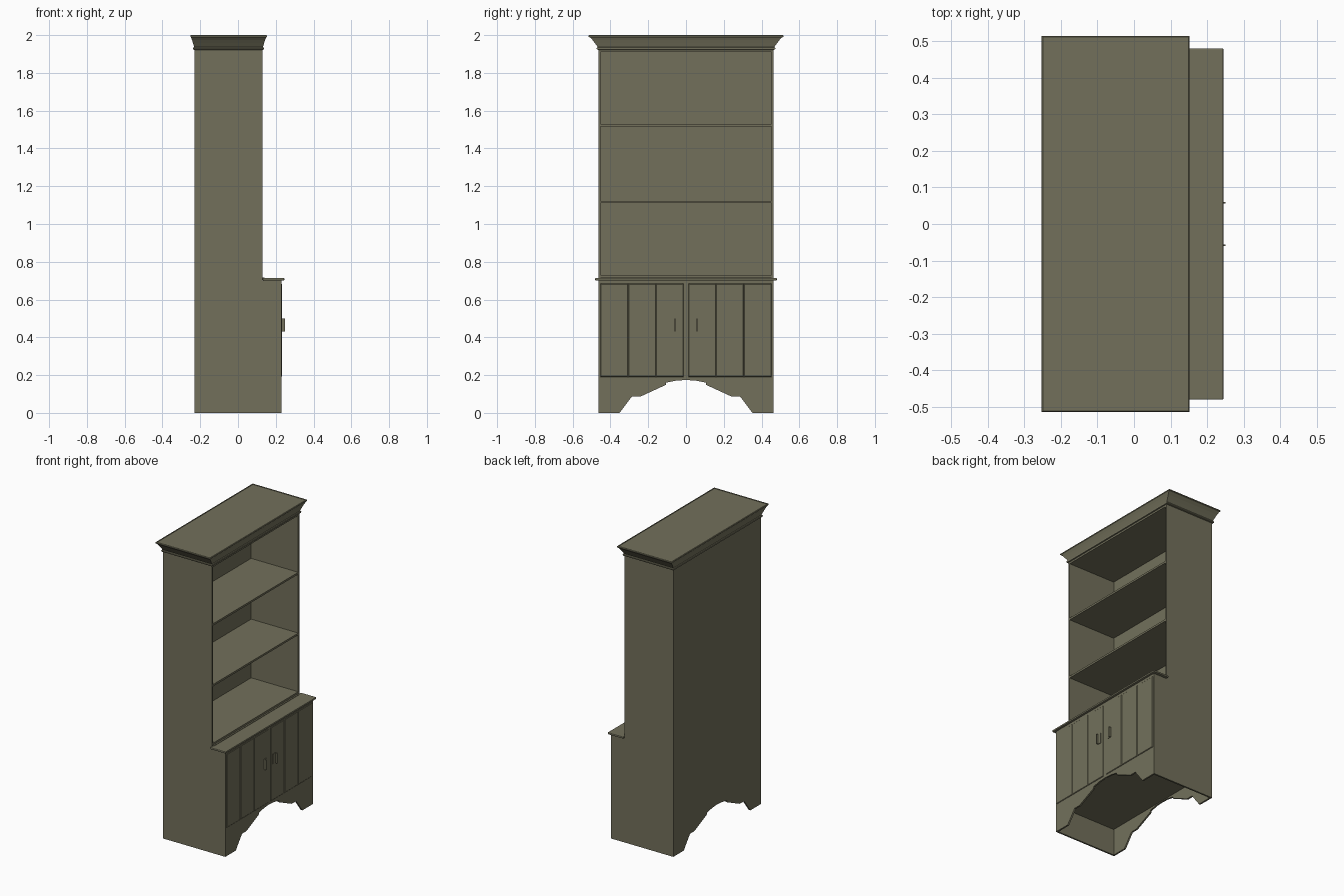
import bpy, bmesh

if "Cube" in bpy.data.objects:
    bpy.data.objects.remove(bpy.data.objects["Cube"])

mat = bpy.data.materials.new("olive grey paint")
mat.diffuse_color = (0.17, 0.163, 0.105, 1)
mat.use_nodes = True
mat.node_tree.nodes["Principled BSDF"].inputs["Base Color"].default_value = mat.diffuse_color

BACK, UP, LOW = -0.23, 0.13, 0.23   # x of back, upper front, lower front
HW, T = 0.463, 0.011                # half width, board thickness


def finish(name, bm, bevel=0, segs=1):
    bmesh.ops.recalc_face_normals(bm, faces=bm.faces)
    me = bpy.data.meshes.new(name)
    bm.to_mesh(me)
    bm.free()
    me.materials.append(mat)
    ob = bpy.data.objects.new(name, me)
    bpy.context.collection.objects.link(ob)
    if bevel:
        m = ob.modifiers.new("bevel", 'BEVEL')
        m.width, m.segments = bevel, segs
    return ob


def box(name, x0, x1, y0, y1, z0, z1, bevel=0, segs=1):
    bm = bmesh.new()
    bmesh.ops.create_cube(bm, size=1)
    for v in bm.verts:
        v.co = ((x0 + x1) / 2 + v.co.x * (x1 - x0),
                (y0 + y1) / 2 + v.co.y * (y1 - y0),
                (z0 + z1) / 2 + v.co.z * (z1 - z0))
    return finish(name, bm, bevel, segs)


def prism(name, pts, vec):
    bm = bmesh.new()
    f = bm.faces.new([bm.verts.new(p) for p in pts])
    r = bmesh.ops.extrude_face_region(bm, geom=[f], use_keep_orig=True)
    for v in r["geom"]:
        if isinstance(v, bmesh.types.BMVert):
            v.co.x += vec[0]
            v.co.y += vec[1]
            v.co.z += vec[2]
    return finish(name, bm)


# Stepped side panels
side = [(BACK, 0), (LOW, 0), (LOW, 0.70), (UP, 0.70), (UP, 1.925), (BACK, 1.925)]
for tag, y in (("left", -HW), ("right", HW - T)):
    prism(tag + "_side_panel", [(x, y, z) for x, z in side], (0, T, 0))

# Arched front apron and arched back panel
arch = [(0.352, 0), (0.286, 0.087), (0.24, 0.087), (0.107, 0.148),
        (0.107, 0.16), (0.05, 0.171), (0, 0.174)]
arch = arch + [(-y, z) for y, z in arch[-2::-1]]


def arched(name, x, top, hw):
    pts = arch + [(-hw, 0), (-hw, top), (hw, top), (hw, 0)]
    prism(name, [(x, y, z) for y, z in pts], (T, 0, 0))


arched("front_apron", LOW - T, 0.19, HW - T)
arched("back_panel", BACK, 1.925, HW - T)

# Shelves, cabinet floor and ceiling
iw = HW - T
box("cabinet_floor", BACK + T, LOW - T, -iw, iw, 0.178, 0.19)
for i, z in enumerate((0.717, 1.11, 1.517)):
    box("shelf_%d" % (i + 1), BACK + T, UP, -iw, iw, z, z + 0.013)
box("ceiling_board", BACK + T, UP, -iw, iw, 1.91, 1.925)

# Door frame: top rail and centre stile
box("top_rail", LOW - T, LOW, -iw, iw, 0.684, 0.702)
box("centre_stile", LOW - T, LOW, -0.013, 0.013, 0.19, 0.684)

# Counter ledge in front of the shelves, with rounded edge
box("counter_infill", BACK + T, UP + 0.01, -iw, iw, 0.703, 0.717)
box("counter_ledge", UP, 0.245, -0.481, 0.481, 0.701, 0.714, 0.004, 2)

# Planked doors with bent plate pulls
for s, tag in ((-1, "left"), (1, "right")):
    for i in range(3):
        a, b = sorted((s * (0.013 + i * 0.1465), s * (0.013 + (i + 1) * 0.1465)))
        box("%s_door_plank_%d" % (tag, i + 1), LOW - 0.012, LOW + 0.003,
            a, b, 0.191, 0.684, 0.003)
    a, b = sorted((s * 0.034, s * 0.06))
    box(tag + "_pull_plate", LOW + 0.002, LOW + 0.007, a, b, 0.432, 0.5)
    a, b = sorted((s * 0.056, s * 0.06))
    box(tag + "_pull_flange", LOW + 0.002, 0.25, a, b, 0.432, 0.5)

# Crown moulding: stacked rectangles (x offset, y offset, z)
levels = [(0, 0, 1.922), (0.007, 0.009, 1.924), (0.008, 0.011, 1.929),
          (0.007, 0.009, 1.934), (0.002, 0.004, 1.936), (0.004, 0.009, 1.943),
          (0.008, 0.019, 1.957), (0.013, 0.031, 1.973), (0.019, 0.045, 1.988),
          (0.0225, 0.052, 1.991), (0.0225, 0.052, 1.997),
          (0.0195, 0.049, 2.0), (0.0145, 0.044, 2.0), (0.0145, 0.044, 1.997)]
bm = bmesh.new()
cx, hx = (BACK + UP) / 2, (UP - BACK) / 2
rings = []
for ox, oy, z in levels:
    rings.append([bm.verts.new((cx + sx * (hx + ox), sy * (HW + oy), z))
                  for sx, sy in ((-1, -1), (1, -1), (1, 1), (-1, 1))])
for r0, r1 in zip(rings, rings[1:]):
    for i in range(4):
        j = (i + 1) % 4
        bm.faces.new((r0[i], r0[j], r1[j], r1[i]))
bm.faces.new(rings[0][::-1])
bm.faces.new(rings[-1])
finish("crown_moulding", bm)
